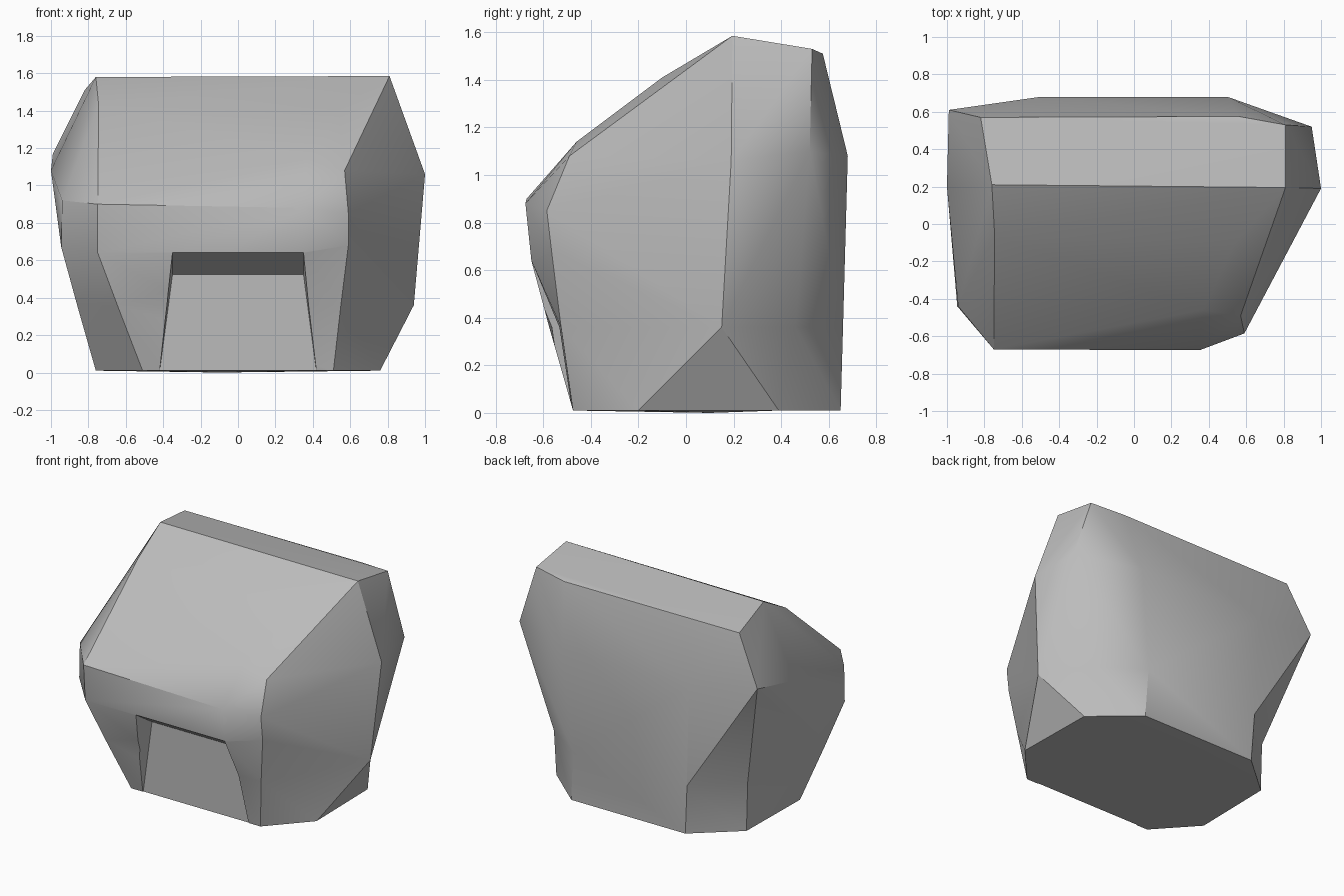
import bpy
import bmesh
import math

cube = bpy.data.objects.get("Cube")
if cube:
    bpy.data.objects.remove(cube, do_unlink=True)

stone = bpy.data.materials.new("stone_grey")
stone.use_nodes = True
GREY = (0.5, 0.5, 0.5, 1)
stone.diffuse_color = GREY
stone.node_tree.nodes["Principled BSDF"].inputs["Base Color"].default_value = GREY


def add_hull(bm, points):
    """Wrap a group of corner points in a convex block."""
    verts = [bm.verts.new(p) for p in points]
    res = bmesh.ops.convex_hull(bm, input=verts)
    loose = [g for g in res["geom_interior"] if isinstance(g, bmesh.types.BMVert)]
    bmesh.ops.delete(bm, geom=loose, context="VERTS")


def make_object(name, bm):
    bmesh.ops.recalc_face_normals(bm, faces=bm.faces)
    mesh = bpy.data.meshes.new(name)
    bm.to_mesh(mesh)
    bm.free()
    mesh.materials.append(stone)
    obj = bpy.data.objects.new(name, mesh)
    bpy.context.collection.objects.link(obj)
    return obj


# Footprint and the waist where the sides begin to flare
WAIST = 0.36
foot = [(s * x, y, 0.01) for s in (-1, 1)
        for x, y in ((0.51, -0.475), (0.76, -0.2), (0.75, 0.39), (0.45, 0.65))]
foot.append((-0.1, 0.1, 0))
waist = [(x, y, WAIST) for x, y in (
    (-0.645, -0.575), (0.55, -0.525), (0.94, 0.15), (0.72, 0.46),
    (0.43, 0.66), (-0.47, 0.66), (-0.76, 0.39), (-0.86, -0.33))]

# Upper corners: brow, sloping front, crown and back
brow = [(-0.75, -0.65, 0.64), (0.35, -0.65, 0.64), (0.59, -0.565, 0.68),
        (-0.75, -0.67, 0.9), (0.35, -0.675, 0.88), (0.59, -0.585, 0.85),
        (-0.945, -0.44, 0.67), (-0.94, -0.44, 0.92)]
slope = [(0.37, -0.46, 1.14), (0.57, -0.49, 1.08), (0.54, -0.1, 1.41),
         (-0.745, -0.06, 1.43)]
crown = [(-0.76, 0.21, 1.58), (0.81, 0.195, 1.585), (-0.82, 0.57, 1.51),
         (0.56, 0.575, 1.51), (0.81, 0.53, 1.53)]
back = [(-0.5, 0.68, 1.08), (0.5, 0.68, 1.08), (0.95, 0.52, 1.1),
        (1.0, 0.19, 1.06), (-0.99, 0.61, 1.17), (-1.0, 0.2, 1.08)]

# Stone body: two blocks welded at the waist
bm = bmesh.new()
add_hull(bm, foot + waist)
add_hull(bm, waist + brow + slope + crown + back)
seam = [f for f in bm.faces if all(abs(v.co.z - WAIST) < 1e-4 for v in f.verts)]
bmesh.ops.delete(bm, geom=seam, context="FACES")
bmesh.ops.remove_doubles(bm, verts=bm.verts, dist=0.0005)
bmesh.ops.dissolve_limit(bm, angle_limit=math.radians(1),
                         verts=bm.verts, edges=bm.edges)
body = make_object("stone_body", bm)

# Tapered front recess with a sloping ceiling
bm = bmesh.new()
add_hull(bm, [(s * x, y, z) for s in (-1, 1) for x, y, z in (
    (0.35, -0.47, 0.525), (0.35, -0.9, 0.805),
    (0.433, -0.47, -0.1), (0.433, -0.9, -0.1))])
cutter = make_object("recess_cutter", bm)
cutter.hide_render = True

cut = body.modifiers.new("recess", "BOOLEAN")
cut.operation = "DIFFERENCE"
cut.solver = "EXACT"
cut.object = cutter
bpy.ops.object.select_all(action="DESELECT")
body.select_set(True)
bpy.context.view_layer.objects.active = body
bpy.ops.object.modifier_apply(modifier=cut.name)
bpy.data.objects.remove(cutter, do_unlink=True)
bpy.ops.object.shade_smooth_by_angle(angle=math.radians(30))
